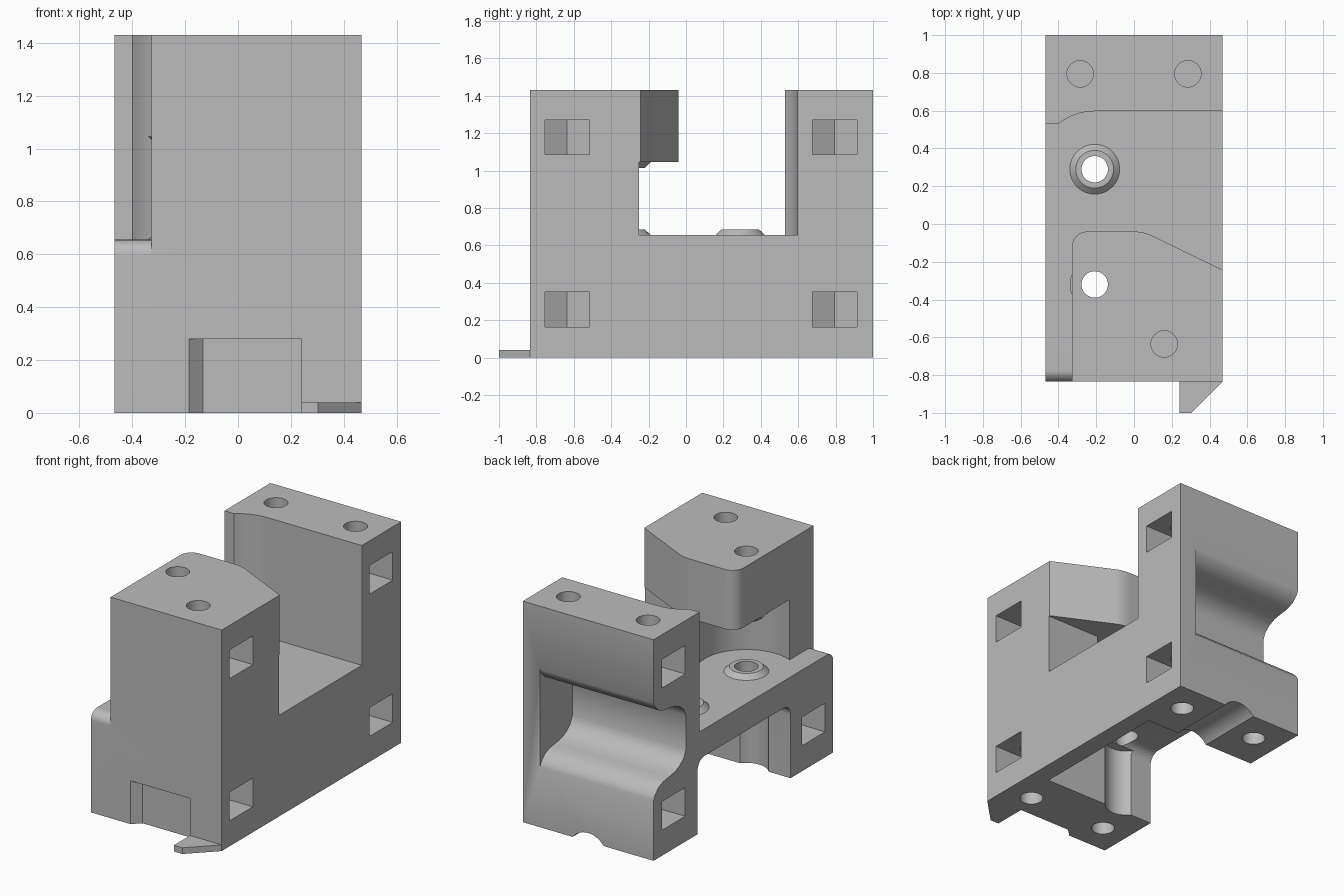
import bpy, bmesh
from math import cos, sin, radians

if "Cube" in bpy.data.objects:
    bpy.data.objects.remove(bpy.data.objects["Cube"])

grey = bpy.data.materials.new("plain_grey")
grey.use_nodes = True
grey.diffuse_color = (0.5, 0.5, 0.5, 1)
grey.node_tree.nodes["Principled BSDF"].inputs["Base Color"].default_value = (0.5, 0.5, 0.5, 1)

HALF, FRONT, BACK, TOP = 0.468, -0.835, 1.0, 1.43
FLOOR, CEIL, ROOF = 0.655, 0.48, 1.045      # deck top, deck underside, overhang underside
SHAFTS = [(-0.208, 0.29), (-0.208, -0.32)]  # two through shafts


def arc(cx, cy, r, a0, a1, n=14):
    angles = [radians(a0 + (a1 - a0) * i / n) for i in range(n + 1)]
    return [(cx + r * cos(a), cy + r * sin(a)) for a in angles]


def prism(name, pts, lo, hi, axis="z"):
    """Extrude a closed 2D outline along an axis."""
    place = {"x": lambda p, h: (h, p[0], p[1]),
             "y": lambda p, h: (p[0], h, p[1]),
             "z": lambda p, h: (p[0], p[1], h)}[axis]
    bm = bmesh.new()
    ends = [[bm.verts.new(place(p, h)) for p in pts] for h in (lo, hi)]
    for ring in ends:
        bm.faces.new(ring)
    for i in range(len(pts)):
        j = (i + 1) % len(pts)
        bm.faces.new((ends[0][i], ends[0][j], ends[1][j], ends[1][i]))
    return finish(bm, name)


def finish(bm, name):
    bmesh.ops.recalc_face_normals(bm, faces=bm.faces)
    mesh = bpy.data.meshes.new(name)
    bm.to_mesh(mesh)
    bm.free()
    mesh.materials.append(grey)
    ob = bpy.data.objects.new(name, mesh)
    bpy.context.collection.objects.link(ob)
    return ob


def rect(x0, y0, x1, y1):
    return [(x0, y0), (x1, y0), (x1, y1), (x0, y1)]


def disc(x, y, r):
    return arc(x, y, r, 0, 360, 48)[:-1]


def activate(ob):
    bpy.ops.object.select_all(action="DESELECT")
    ob.select_set(True)
    bpy.context.view_layer.objects.active = ob


def cut(pts, lo, hi, axis="z"):
    tool = prism("cutter", pts, lo, hi, axis)
    tool.hide_render = True
    mod = body.modifiers.new("cut", "BOOLEAN")
    mod.operation, mod.solver, mod.object = "DIFFERENCE", "EXACT", tool
    activate(body)
    bpy.ops.object.modifier_apply(modifier=mod.name)
    bpy.data.objects.remove(tool)


def ring_boss(name, x, y, z, up):
    """Chamfered ring around a shaft."""
    bm = bmesh.new()
    profile = [(0.07, 0), (0.132, 0), (0.1, 0.03 * up), (0.07, 0.03 * up)]
    loops = [[bm.verts.new((px, py, z + h)) for px, py in disc(x, y, r)] for r, h in profile]
    for k in range(4):
        a, b = loops[k], loops[(k + 1) % 4]
        for i in range(len(a)):
            j = (i + 1) % len(a)
            bm.faces.new((a[i], a[j], b[j], b[i]))
    return finish(bm, name)


body = prism("main_block", rect(-HALF, FRONT, HALF, BACK), 0, TOP)

# gap between the two towers, with the low ledge beside the front one
gap = [(-1, -2), (-0.328, -2)] + arc(-0.248, -0.12, 0.08, 180, 90)
gap += arc(0, -0.26, 0.22, 90, 64) + [(1, -0.5), (1, 0.597)]
gap += arc(-0.208, 0.29, 0.307, 90, 128.5) + [(-1, 0.53)]
cut(gap, FLOOR, 2)

# undercut below the front overhang, with its round pocket
cut(rect(-1, -0.25, 1, 0.4), FLOOR, ROOF)
cut(disc(*SHAFTS[1], 0.297), FLOOR, ROOF)

# rounded front end of the ledge
cut([(FRONT - 0.1, FLOOR + 0.1), (FRONT - 0.1, FLOOR - 0.06)]
    + arc(FRONT + 0.06, FLOOR - 0.06, 0.06, 180, 90) + [(FRONT + 0.06, FLOOR + 0.1)],
    -1, -0.328, "x")

# cavity under the deck, open at the side and bottom
cut([(-0.4, -1)] + arc(-0.33, CEIL - 0.07, 0.07, 180, 90)
    + arc(0.48, CEIL - 0.07, 0.07, 90, 0) + [(0.55, -1)], -1, 0.345, "x")
cut(disc(*SHAFTS[1], 0.13), -0.5, CEIL - 0.03)

# curved hollow in the back of the rear tower, mirrored about its mid height
MID = 0.705
half = [(1.2, 0.315), (1, 0.315), (0.985, 0.285), (0.95, 0.25), (0.9, 0.23), (0.84, 0.222),
        (0.78, 0.212), (0.73, 0.19), (0.69, 0.155), (0.67, 0.11)]
cut([(y, MID + d) for y, d in half] + [(y, MID - d) for y, d in reversed(half)],
    -1, 0.345, "x")

# shallow arched channel under the rear tower
cut(disc(0, -0.085, 0.14), 0.3, 1.5, "y")

# shallow notch at the foot of the front
cut([(-0.235, FRONT - 0.05), (0.241, FRONT - 0.05), (0.241, FRONT + 0.05),
     (-0.133, FRONT + 0.05), (-0.185, FRONT)], -1, 0.28)

# through shafts
for x, y in SHAFTS:
    cut(disc(x, y, 0.07), 0.3, 2)


def fastener(x, y, side, upper):
    """Side slot with a pointed end, crossed by a vertical screw hole."""
    slot = [(x - side * 0.136, y), (x - side * 0.068, y - 0.118), (side, y - 0.118),
            (side, y + 0.118), (x - side * 0.068, y + 0.118)]
    z = 1.085 if upper else 0.165
    cut(slot, z, z + 0.185)
    cut(disc(x, y, 0.07), *((1.05, 2) if upper else (-1, 0.39)))


for s in (-1, 1):
    fastener(s * 0.285, 0.795, s, True)
    fastener(s * 0.285, 0.795, s, False)
    fastener(s * 0.285, -0.635, s, False)
fastener(0.16, -0.635, 1, True)

parts = [body,
         ring_boss("rear_shaft_ring", *SHAFTS[0], FLOOR, 1),
         ring_boss("front_shaft_ring", *SHAFTS[1], FLOOR, 1),
         ring_boss("overhang_ring", *SHAFTS[1], ROOF, -1),
         prism("front_foot_tab", [(0.241, FRONT), (0.241, -1), (0.303, -1), (HALF, FRONT)],
               0, 0.04)]
for ob in parts:
    activate(ob)
    bpy.ops.object.shade_smooth_by_angle(angle=radians(28))
